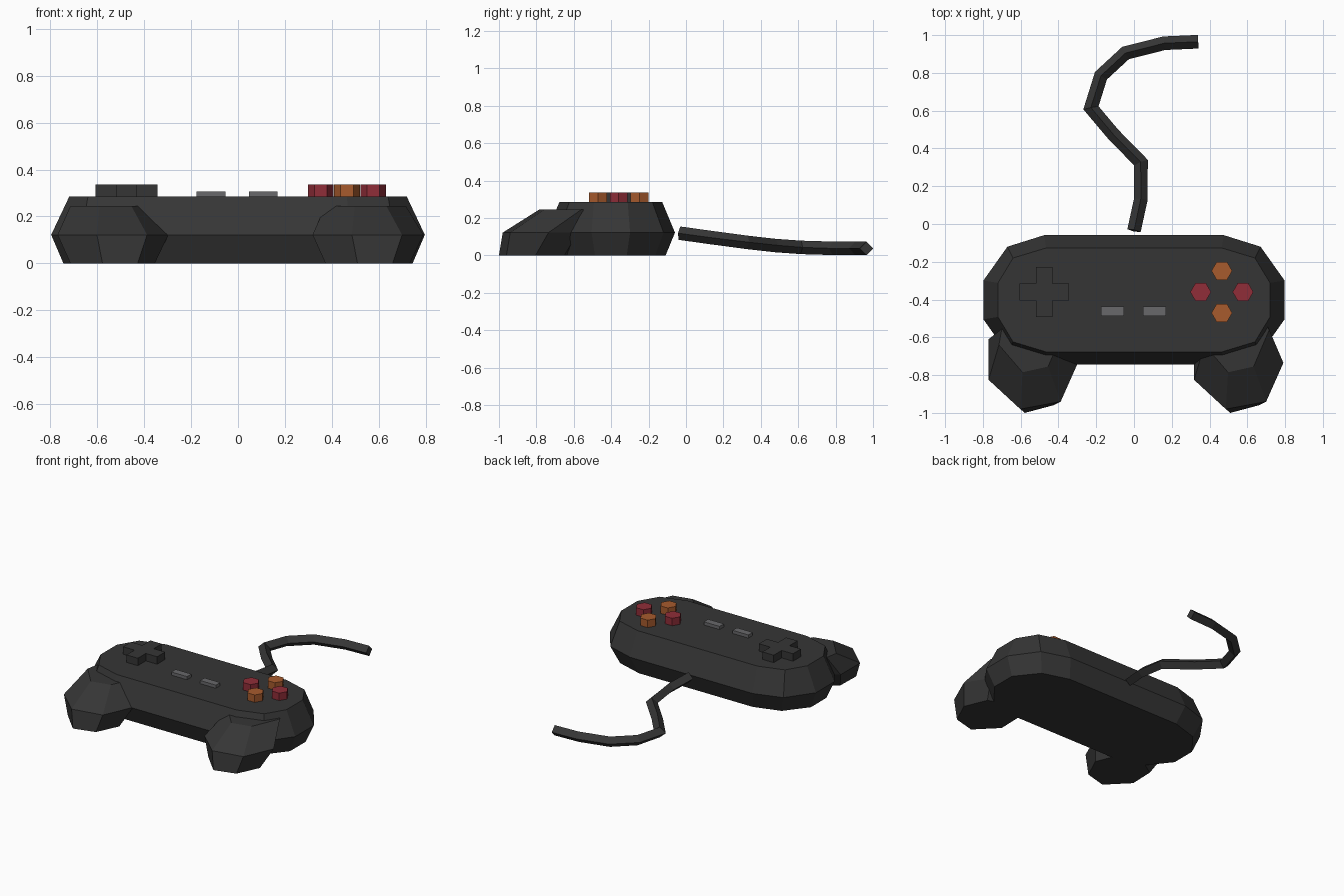
import bpy, bmesh, math
from mathutils import Vector

if "Cube" in bpy.data.objects:
    bpy.data.objects.remove(bpy.data.objects["Cube"])


def material(name, rgb):
    m = bpy.data.materials.new(name)
    m.diffuse_color = (*rgb, 1)
    m.use_nodes = True
    m.node_tree.nodes["Principled BSDF"].inputs["Base Color"].default_value = m.diffuse_color
    return m


CHARCOAL = material("charcoal", (0.036, 0.036, 0.036))
RED = material("red", (0.28, 0.027, 0.04))
ORANGE = material("orange", (0.39, 0.105, 0.027))
GREY = material("grey", (0.14, 0.14, 0.145))


def loft(name, rings, mat):
    """Skin a list of equally sized closed rings and cap both ends."""
    bm = bmesh.new()
    vs = [[bm.verts.new(p) for p in ring] for ring in rings]
    n = len(vs[0])
    for a, b in zip(vs, vs[1:]):
        for i in range(n):
            j = (i + 1) % n
            bm.faces.new((a[i], a[j], b[j], b[i]))
    bm.faces.new(vs[0])
    bm.faces.new(vs[-1])
    bmesh.ops.recalc_face_normals(bm, faces=bm.faces)
    me = bpy.data.meshes.new(name)
    bm.to_mesh(me)
    bm.free()
    me.materials.append(mat)
    ob = bpy.data.objects.new(name, me)
    bpy.context.collection.objects.link(ob)
    return ob


def prism(name, outline, z0, z1, mat):
    return loft(name, [[(x, y, z) for x, y in outline] for z in (z0, z1)], mat)


def four_way(quarter, z, cy=-0.402):
    """Mirror a quarter outline in x and y into a closed ring."""
    right = quarter + [(x, -y) for x, y in reversed(quarter)]
    ring = right + [(-x, y) for x, y in reversed(right)]
    return [(x, y + cy, z) for x, y in ring]


# Body shell: three twelve-sided rings
loft("body", [
    four_way([(0.44, 0.293), (0.625, 0.237), (0.745, 0.085)], 0),
    four_way([(0.475, 0.343), (0.67, 0.282), (0.797, 0.103)], 0.122),
    four_way([(0.465, 0.275), (0.64, 0.222), (0.72, 0.09)], 0.285)], CHARCOAL)

# Hand grips: the same seven-sided lump on both sides
GRIP = [
    (0, [(-.71, -.69), (-.715, -.86), (-.578, -1), (-.428, -.96), (-.355, -.805),
         (-.42, -.65), (-.57, -.6)]),
    (0.122, [(-.77, -.61), (-.77, -.825), (-.602, -.98), (-.388, -.94), (-.297, -.735),
             (-.39, -.58), (-.6, -.52)]),
    (0.245, [(-.70, -.555), (-.715, -.64), (-.59, -.785), (-.455, -.755), (-.372, -.56),
             (-.43, -.46), (-.6, -.43)])]
for name, dx in (("left_grip", 0), ("right_grip", 1.088)):
    loft(name, [[(x + dx, y, z) for x, y in pts] for z, pts in GRIP], CHARCOAL)

# Direction pad
cx, cy, w, l = -0.475, -0.36, 0.044, 0.132
cross = [(w, w), (w, l), (-w, l), (-w, w), (-l, w), (-l, -w),
         (-w, -w), (-w, -l), (w, -l), (w, -w), (l, -w), (l, w)]
prism("direction_pad", [(cx + x, cy + y) for x, y in cross], 0.27, 0.337, CHARCOAL)

# Four hexagonal action buttons
for name, bx, by, mat in (("back_button", 0.465, -0.248, ORANGE),
                          ("front_button", 0.465, -0.471, ORANGE),
                          ("left_button", 0.353, -0.36, RED),
                          ("right_button", 0.577, -0.36, RED)):
    hexagon = [(bx + 0.055 * math.cos(i * math.pi / 3),
                by + 0.055 * math.sin(i * math.pi / 3)) for i in range(6)]
    prism(name, hexagon, 0.27, 0.337, mat)

# Two small centre buttons
for name, bx in (("left_small_button", -0.115), ("right_small_button", 0.108)):
    prism(name, [(bx + sx * 0.061, -0.462 + sy * 0.024)
                 for sx, sy in ((-1, -1), (1, -1), (1, 1), (-1, 1))], 0.27, 0.307, GREY)

# Cable: diamond section swept along a path, mitred at the bends
path = [Vector(p) for p in (
    (0, -.035, .119), (.036, .13, .096), (.037, .325, .07), (-.11, .475, .053),
    (-.228, .615, .043), (-.175, .785, .038), (-.045, .905, .038),
    (.16, .957, .038), (.34, .965, .038))]
R = 0.036
rings = []
for i, p in enumerate(path):
    d0 = (p - path[max(i - 1, 0)]).normalized()
    d1 = (path[min(i + 1, len(path) - 1)] - p).normalized()
    t = (d0 + d1).normalized()
    miter = 1 / max(t.dot(d1 if d1.length else d0), 0.5)
    side = t.cross(Vector((0, 0, 1))).normalized()
    up = side.cross(t)
    rings.append([p + side * R * miter, p + up * R, p - side * R * miter, p - up * R])
loft("cable", rings, CHARCOAL)
